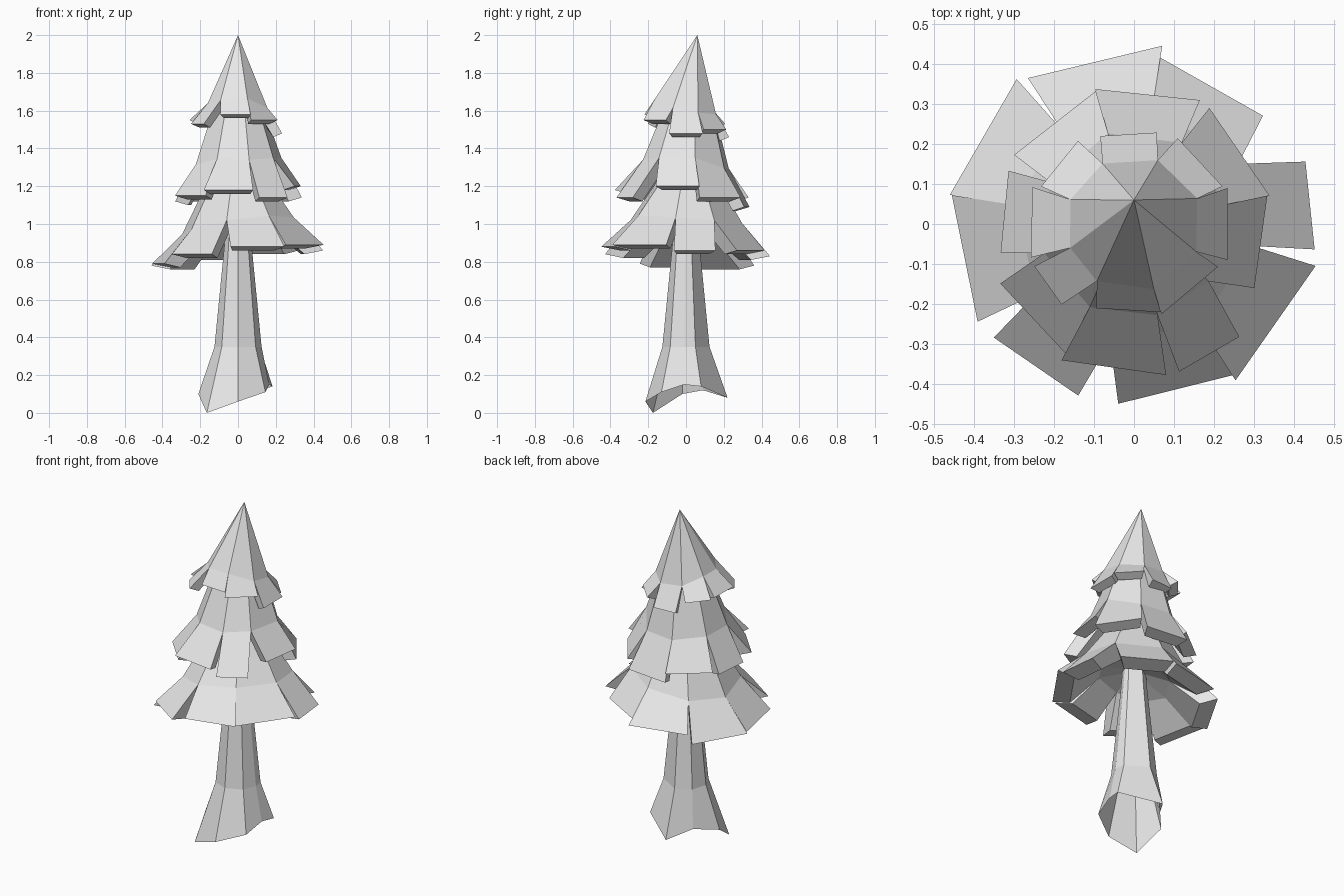
import bpy, bmesh
from math import radians, cos, sin
from mathutils import Vector

if "Cube" in bpy.data.objects:
    bpy.data.objects.remove(bpy.data.objects["Cube"], do_unlink=True)

grey = bpy.data.materials.new("light grey")
grey.use_nodes = True
grey.diffuse_color = (0.8, 0.8, 0.8, 1)
grey.node_tree.nodes["Principled BSDF"].inputs["Base Color"].default_value = (0.8, 0.8, 0.8, 1)


def polar(angle, radius, z, lean=0):
    a = radians(angle)
    return Vector((radius * cos(a), lean + radius * sin(a), z))


def finish(name, faces):
    """Weld a list of corner loops into one flat shaded object."""
    bm = bmesh.new()
    for corners in faces:
        bm.faces.new([bm.verts.new(c) for c in corners])
    bmesh.ops.remove_doubles(bm, verts=bm.verts, dist=0.0005)
    bmesh.ops.recalc_face_normals(bm, faces=bm.faces)
    mesh = bpy.data.meshes.new(name)
    bm.to_mesh(mesh)
    bm.free()
    mesh.materials.append(grey)
    obj = bpy.data.objects.new(name, mesh)
    bpy.context.collection.objects.link(obj)


def tier(name, crown, fold, rise, thick, flaps):
    """Ring of thick flaps. crown is (radius, z, lean) of the upper ring, fold the
    radius where the flaps flare, rise the height of the fold above the lips;
    each flap is (start angle, end angle, lip radius, lip z)."""
    # Fold points lie halfway between neighbouring flaps
    seams = []
    for i, flap in enumerate(flaps):
        before = flaps[i - 1]
        turn = 360 if i == 0 else 0
        seams.append(((before[1] - turn + flap[0]) / 2, (before[3] + flap[3]) / 2 + rise))
    seams.append((seams[0][0] + 360, seams[0][1]))
    middle = Vector((0, 0, sum(z for _, z in seams) / len(seams)))

    faces = []
    for i, (start, end, reach, z) in enumerate(flaps):
        sides = []
        for (angle, height), lip in ((seams[i], start), (seams[i + 1], end)):
            sides.append([
                polar(angle, *crown),
                polar(angle, fold, height),
                polar(lip, reach, z),
                polar(lip, reach - thick, z - 0.02),
                polar(angle, fold - thick, height - thick / 2),
                middle,
            ])
        left, right = sides
        if crown[0] == 0:
            faces.append([left[0], left[1], right[1]])
        else:
            faces.append([left[0], left[1], right[1], right[0]])
        for k in (1, 2, 3):
            faces.append([left[k], left[k + 1], right[k + 1], right[k]])
        faces += [[left[4], middle, right[4]], left[1:5], right[1:5]]
    finish(name, faces)


# Foliage, from the tip down
tier("top_foliage", (0, 2.0, 0.06), 0.17, 0.1, 0.05, [
    (-21, 21, 0.25, 1.48), (23, 63, 0.24, 1.5), (76, 111, 0.235, 1.46),
    (124, 158, 0.25, 1.53), (160, 198, 0.27, 1.55), (203, 228, 0.27, 1.53),
    (246, 287, 0.23, 1.58), (287, 333, 0.235, 1.55)])

tier("middle_foliage", (0.12, 1.66, 0.02), 0.235, 0.18, 0.07, [
    (-28, 12, 0.34, 1.2), (12, 57, 0.345, 1.14), (62, 106, 0.35, 1.09),
    (106, 150, 0.345, 1.14), (157, 192, 0.34, 1.12), (204, 242, 0.365, 1.15),
    (242, 282, 0.385, 1.18), (287, 313, 0.385, 1.14)])

tier("bottom_foliage", (0.15, 1.25, 0.01), 0.3, 0.16, 0.1, [
    (-8, 20, 0.455, 0.86), (40, 81, 0.42, 0.86), (81, 126, 0.45, 0.83),
    (129, 171, 0.465, 0.78), (171, 212, 0.46, 0.79), (219, 252, 0.45, 0.84),
    (265, 303, 0.45, 0.88), (303, 347, 0.465, 0.89)])

# Trunk: uneven root flare, open underneath, lofted up through rings
roots = [Vector(p) for p in (
    (0.183, 0.08, 0.14), (-0.02, 0.22, 0.08), (-0.11, 0.09, 0.12), (-0.21, -0.02, 0.1),
    (-0.165, -0.175, 0), (0, -0.215, 0.06), (0.145, -0.13, 0.11), (0.165, -0.01, 0.15))]


def ring(radius, z):
    flat = [Vector((p.x, p.y, 0)).normalized() * radius for p in roots]
    return [p + Vector((0, 0, z)) for p in flat]


rings = [roots, ring(0.125, 0.35), ring(0.073, 0.88), ring(0.06, 1.05)]
trunk = [rings[-1]]
for low, high in zip(rings, rings[1:]):
    for i in range(len(low)):
        trunk.append([low[i - 1], low[i], high[i], high[i - 1]])
finish("trunk", trunk)
